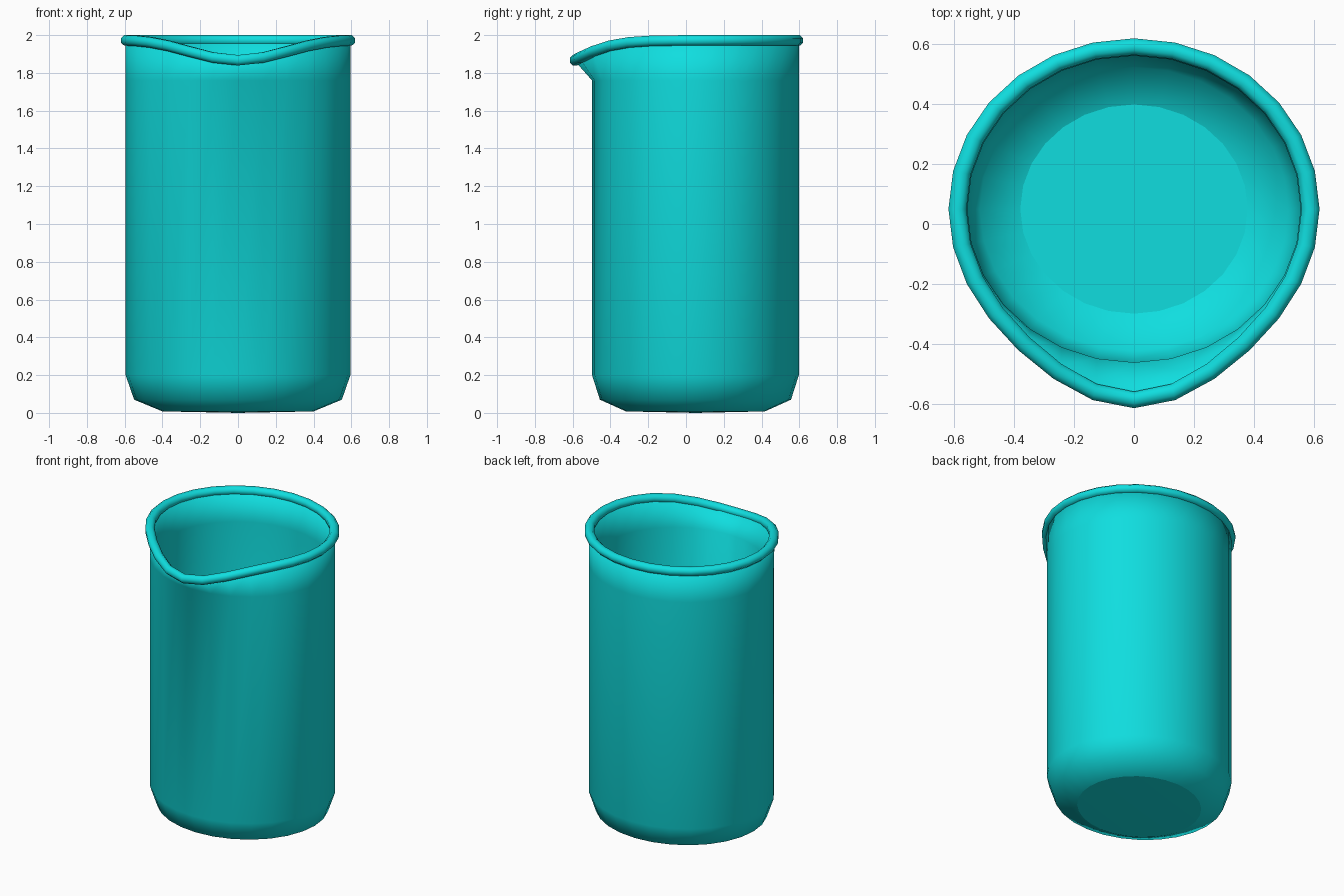
import bpy, bmesh, math

SIDES = 28
DEPTH = 0.92        # front-to-back squash of the oval section
CENTRE_Y = 0.05

if "Cube" in bpy.data.objects:
    bpy.data.objects.remove(bpy.data.objects["Cube"], do_unlink=True)

colour = (0.005, 0.73, 0.74, 1.0)
mat = bpy.data.materials.new("turquoise")
mat.use_nodes = True
mat.diffuse_color = colour
mat.node_tree.nodes["Principled BSDF"].inputs["Base Color"].default_value = colour


def ring(bm, radius, z, spout=0.0):
    """Oval ring of vertices, pulled forward and down at the front by spout."""
    verts = []
    for i in range(SIDES):
        a = 2 * math.pi * i / SIDES          # zero at the front
        off = min(a, 2 * math.pi - a)
        w = spout * math.exp(-(off / 0.59) ** 2)
        x = radius * math.sin(a)
        y = CENTRE_Y - DEPTH * radius * math.cos(a) - 0.095 * w
        verts.append(bm.verts.new((x, y, z - 0.105 * w)))
    return verts


def bridge(bm, low, high):
    for i in range(SIDES):
        j = (i + 1) % SIDES
        bm.faces.new((low[i], low[j], high[j], high[i]))


def cap(bm, verts, z):
    """Shallow disc with a crisp border."""
    mid = bm.verts.new((0, CENTRE_Y, z))
    for i in range(SIDES):
        j = (i + 1) % SIDES
        bm.faces.new((verts[i], mid, verts[j]))
        bm.edges.get((verts[i], verts[j])).smooth = False


def finish(bm, name):
    bmesh.ops.recalc_face_normals(bm, faces=bm.faces)
    for f in bm.faces:
        f.smooth = True
    mesh = bpy.data.meshes.new(name)
    bm.to_mesh(mesh)
    bm.free()
    mesh.materials.append(mat)
    obj = bpy.data.objects.new(name, mesh)
    bpy.context.collection.objects.link(obj)
    return obj


# Cup wall: outside from base to lip, then inside back down to the floor
profile = [
    (0.40, 0.008, 0), (0.55, 0.07, 0), (0.595, 0.20, 0), (0.595, 1.76, 0),
    (0.595, 1.972, 1), (0.565, 1.972, 1),
    (0.557, 1.77, 0), (0.557, 0.22, 0), (0.515, 0.10, 0), (0.38, 0.045, 0),
]
bm = bmesh.new()
rings = [ring(bm, *p) for p in profile]
for low, high in zip(rings, rings[1:]):
    bridge(bm, low, high)
cap(bm, rings[0], 0.0)
cap(bm, rings[-1], 0.045)
finish(bm, "cup_body")

# Rounded bead around the lip, following the spout
bm = bmesh.new()
bead = []
for k in range(8):
    t = math.pi * (k + 0.5) / 4
    bead.append(ring(bm, 0.59 + 0.0325 * math.cos(t), 1.972 + 0.03 * math.sin(t), 1))
for k in range(8):
    bridge(bm, bead[k], bead[(k + 1) % 8])
finish(bm, "rim_bead")
